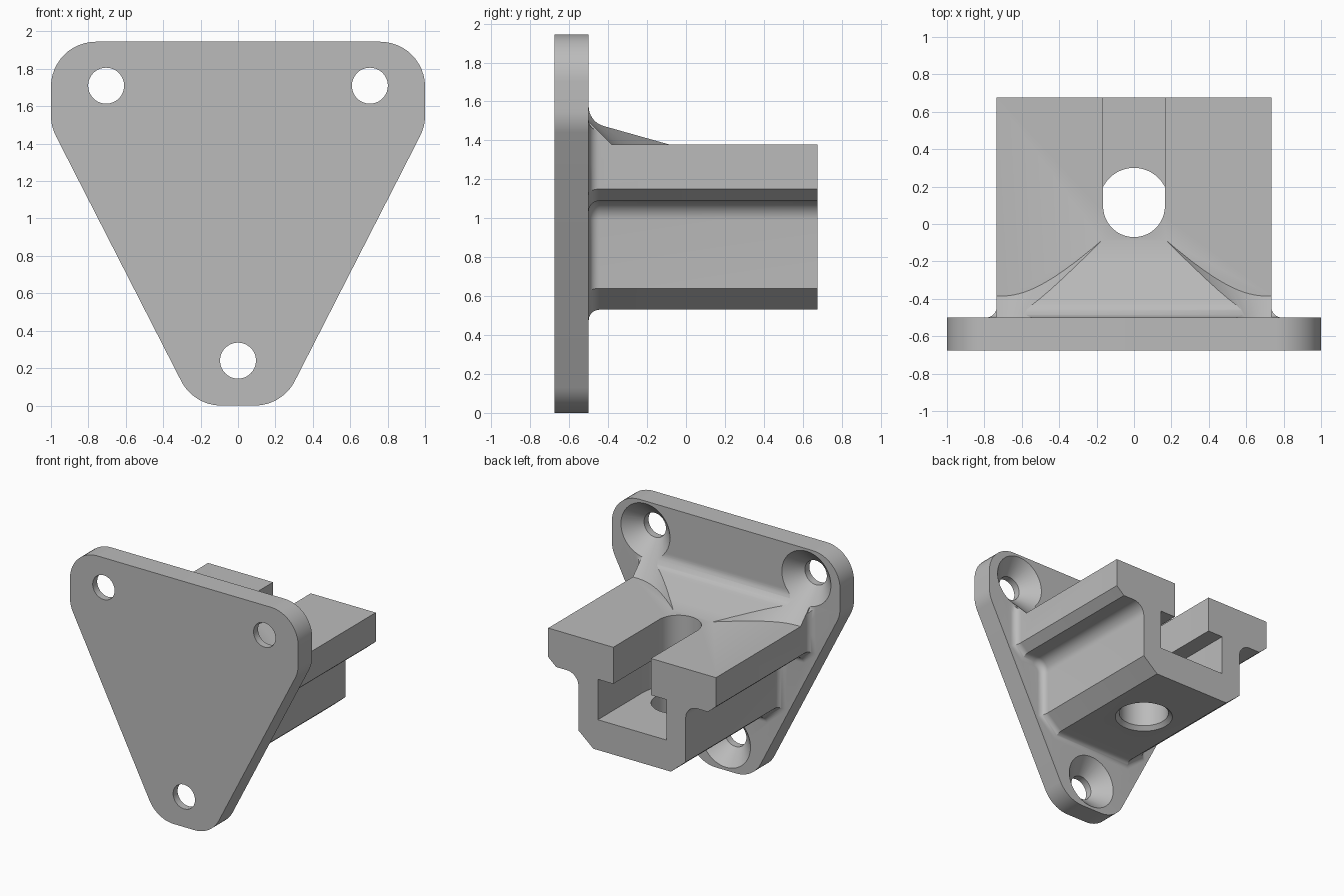
import bpy, bmesh
from math import sin, cos, pi, radians, hypot

cube = bpy.data.objects.get("Cube")
if cube:
    bpy.data.objects.remove(cube)

grey = bpy.data.materials.new("plain grey")
grey.use_nodes = True
grey.diffuse_color = (0.5, 0.5, 0.5, 1)
grey.node_tree.nodes["Principled BSDF"].inputs["Base Color"].default_value = (0.5, 0.5, 0.5, 1)

FRONT, BACK, END = -0.675, -0.5, 0.675   # plate front, plate back, rail end
HOLES = [(-0.705, 1.71), (0.705, 1.71), (0, 0.24)]
FILLET = 0.055


def loft(name, loops):
    """Closed solid through equal-length loops of 3D points."""
    bm = bmesh.new()
    rings = [[bm.verts.new(p) for p in loop] for loop in loops]
    n = len(rings[0])
    for a, b in zip(rings, rings[1:]):
        for i in range(n):
            j = (i + 1) % n
            bm.faces.new((a[i], a[j], b[j], b[i]))
    bm.faces.new(rings[0])
    bm.faces.new(rings[-1])
    bmesh.ops.recalc_face_normals(bm, faces=bm.faces)
    mesh = bpy.data.meshes.new(name)
    bm.to_mesh(mesh)
    bm.free()
    mesh.materials.append(grey)
    obj = bpy.data.objects.new(name, mesh)
    bpy.context.collection.objects.link(obj)
    return obj


def arc(cx, cy, r, start, end, steps=12):
    angles = [radians(start + (end - start) * i / steps) for i in range(steps + 1)]
    return [(cx + r * cos(a), cy + r * sin(a)) for a in angles]


def mirrored(half):
    return half + [(-x, v) for x, v in reversed(half)]


def at_y(points, y):
    return [(x, y, z) for x, z in points]


def at_z(points, z):
    return [(x, y, z) for x, y in points]


def circle(cx, cy, r):
    return arc(cx, cy, r, 0, 360, 72)[:-1]


def offset(points, d):
    """Grow a counter-clockwise outline outward by d."""
    out = []
    for i, (x, y) in enumerate(points):
        px, py = points[i - 1]
        qx, qy = points[(i + 1) % len(points)]
        la, lb = hypot(x - px, y - py), hypot(qx - x, qy - y)
        ax, ay = (y - py) / la, (px - x) / la
        bx, by = (qy - y) / lb, (x - qx) / lb
        k = d / (1 + ax * bx + ay * by)
        out.append((x + k * (ax + bx), y + k * (ay + by)))
    return out


def flared(points, steps=8):
    """Loops that flare out into the plate with a round fillet."""
    turns = [pi / 2 * i / steps for i in range(steps + 1)]
    return [at_y(offset(points, FILLET * (1 - sin(t))), BACK + FILLET * (1 - cos(t))) for t in turns]


def combine(obj, other, operation):
    mod = obj.modifiers.new(operation, 'BOOLEAN')
    mod.operation, mod.solver, mod.object = operation, 'EXACT', other
    bpy.context.view_layer.objects.active = obj
    bpy.ops.object.modifier_apply(modifier=mod.name)
    bpy.data.objects.remove(other)


def countersink(x, z, end):
    """Screw hole whose 45 degree cone widens until y = end."""
    sections = [(-0.75, 0.096), (-0.619, 0.096), (end, end + 0.715)]
    return loft("countersink", [at_y(circle(x, z, r), y) for y, r in sections])


# Mounting plate: rounded triangle with three countersunk holes
half = arc(0.09, 0.24, 0.24, -90, -27.4) + arc(0.76, 1.55, 0.24, -27.4, 0, 6) \
    + arc(0.76, 1.705, 0.24, 0, 90)
outline = mirrored(half)
bracket = loft("mounting_bracket", [at_y(outline, FRONT), at_y(outline, BACK)])
for x, z in HOLES:
    combine(bracket, countersink(x, z, -0.47), 'DIFFERENCE')

# Rail body: flanged section with a filleted root
half = [(0.34, 0.53), (0.47, 0.64)] + arc(0.57, 0.99, 0.1, 180, 90, 10) \
    + [(0.665, 1.09), (0.735, 1.15), (0.735, 1.38)]
section = mirrored(half)
rail = loft("rail", flared(section) + [at_y(section, END)])

# Gusset: ramp blending up the plate, relieved by the screw cones
side = [(BACK, 1.3), (-0.09, 1.3), (-0.09, 1.38)] \
    + [(y, z) for y, z in arc(-0.395, 1.575, 0.105, 254, 180, 12)]
gusset = loft("gusset", [[(x, y, z) for y, z in side] for x in (-0.735, 0.735)])
flare = [(-0.735, 1.3), (0.735, 1.3), (0.735, 1.45), (-0.735, 1.45)]
combine(gusset, loft("gusset_flare", flared(flare)), 'UNION')
for x, z in HOLES[:2]:
    combine(gusset, countersink(x, z, 0.1), 'DIFFERENCE')
combine(rail, gusset, 'UNION')

# T-slot: narrow opening, wide channel, and a bolt hole through the floor
def slot(cy, r, low, high):
    path = [(r, 0.8)] + arc(0, cy, r, 0, -180, 36) + [(-r, 0.8)]
    return loft("slot", [at_z(path, low), at_z(path, high)])


combine(rail, slot(0.115, 0.30, 0.77, 1.09), 'DIFFERENCE')
combine(rail, slot(0.095, 0.165, 1.0, 1.6), 'DIFFERENCE')
bore = [(0.5, 0.215), (0.53, 0.215), (0.56, 0.185), (0.85, 0.185)]
combine(rail, loft("bore", [at_z(circle(0, 0.115, r), z) for z, r in bore]), 'DIFFERENCE')
combine(bracket, rail, 'UNION')

bpy.ops.object.select_all(action='DESELECT')
bracket.select_set(True)
bpy.context.view_layer.objects.active = bracket
bpy.ops.object.shade_smooth_by_angle(angle=radians(25))
